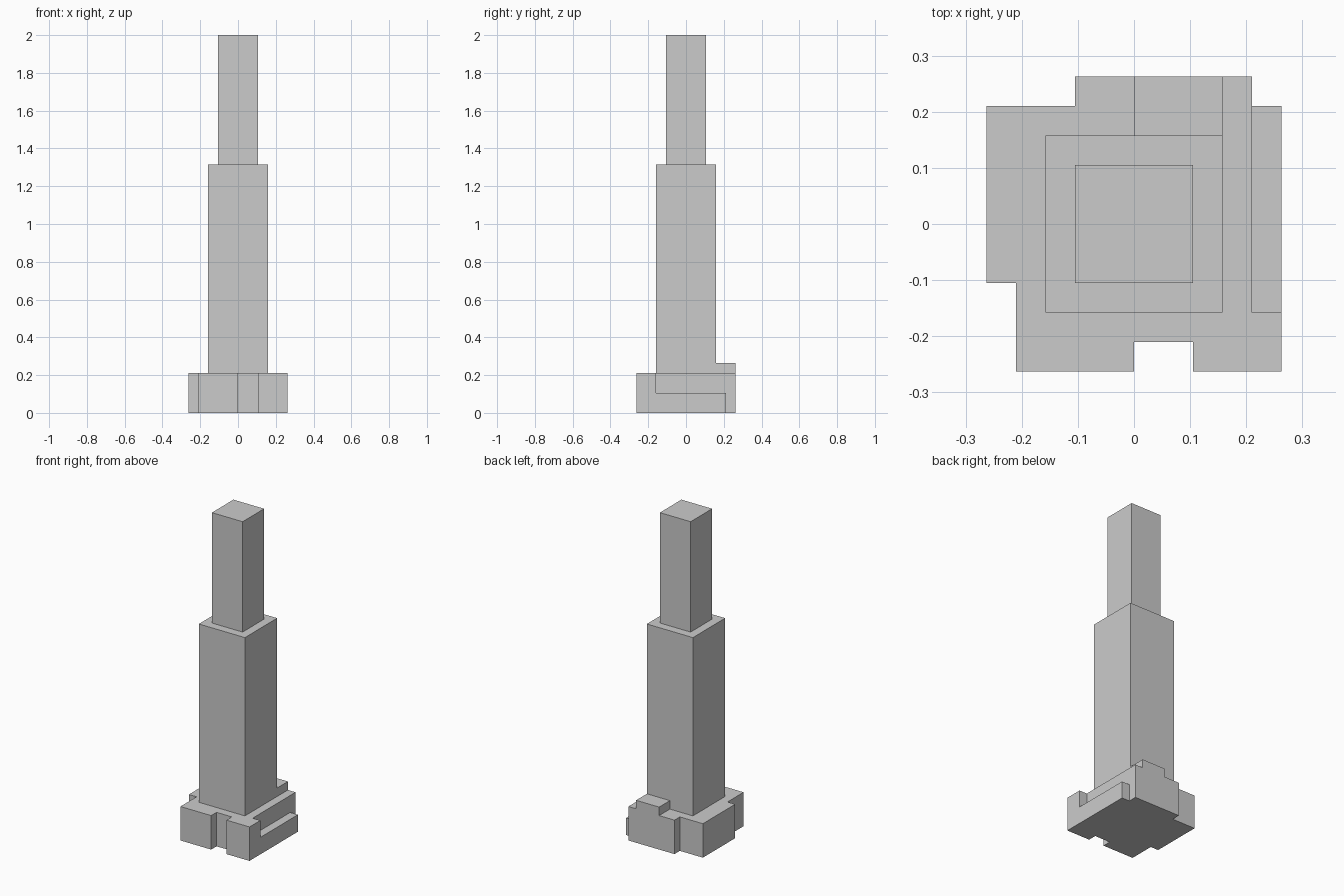
import bpy, bmesh

if "Cube" in bpy.data.objects:
    bpy.data.objects.remove(bpy.data.objects["Cube"])

U = 2 / 38  # grid unit: the whole model is 38 units tall


def prism(name, outline, z0, z1):
    """Extrude a flat counter-clockwise outline (grid units) from z0 to z1."""
    bm = bmesh.new()
    base = bm.faces.new([bm.verts.new((x * U, y * U, z0 * U)) for x, y in outline])
    top = bmesh.ops.extrude_face_region(bm, geom=[base], use_keep_orig=True)["geom"]
    moved = [g for g in top if isinstance(g, bmesh.types.BMVert)]
    bmesh.ops.translate(bm, verts=moved, vec=(0, 0, (z1 - z0) * U))
    bmesh.ops.recalc_face_normals(bm, faces=bm.faces)
    mesh = bpy.data.meshes.new(name)
    bm.to_mesh(mesh)
    bm.free()
    obj = bpy.data.objects.new(name, mesh)
    bpy.context.collection.objects.link(obj)
    return obj


def rect(x0, x1, y0, y1):
    return [(x0, y0), (x1, y0), (x1, y1), (x0, y1)]


# notched foot
prism("base", [(-4, -5), (0, -5), (0, -4), (2, -4), (2, -5), (5, -5), (5, -3),
               (4, -3), (4, 5), (-2, 5), (-2, 4), (-5, 4), (-5, -2), (-4, -2)], 0, 4)
# low step on the right, raised block at the back
prism("side_ledge", rect(4, 5, -3, 4), 0, 2)
prism("back_block", rect(0, 3, 3, 5), 4, 5)
# two-stage column
prism("lower_shaft", rect(-3, 3, -3, 3), 4, 25)
prism("upper_shaft", rect(-2, 2, -2, 2), 25, 38)
